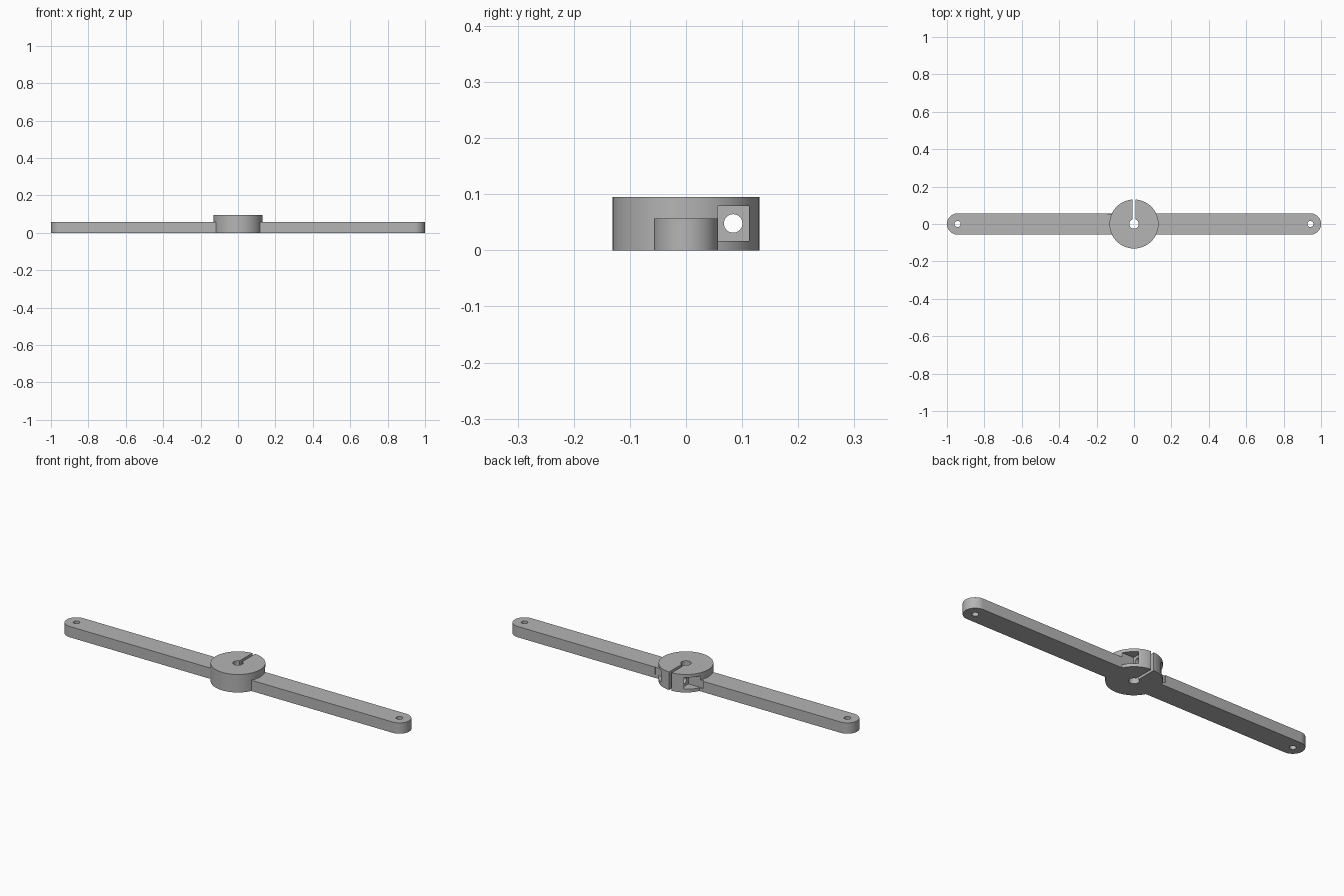
import bpy
import bmesh
import math
from mathutils import Matrix, Vector

if "Cube" in bpy.data.objects:
    bpy.data.objects.remove(bpy.data.objects["Cube"], do_unlink=True)

ARM_R, ARM_H = 0.057, 0.057
HUB_R, HUB_H = 0.131, 0.095
HOLE_X = 1 - ARM_R
BOLT_Y, BOLT_Z = 0.084, 0.048

grey = bpy.data.materials.new("plain grey")
grey.use_nodes = True
colour = (0.46, 0.46, 0.46, 1)
grey.diffuse_color = colour
grey.node_tree.nodes["Principled BSDF"].inputs["Base Color"].default_value = colour


def add_object(name, bm):
    bmesh.ops.recalc_face_normals(bm, faces=bm.faces[:])
    mesh = bpy.data.meshes.new(name)
    bm.to_mesh(mesh)
    bm.free()
    mesh.materials.append(grey)
    obj = bpy.data.objects.new(name, mesh)
    bpy.context.scene.collection.objects.link(obj)
    return obj


def cylinder(name, radius, depth, centre, axis="Z", sides=48):
    bm = bmesh.new()
    turn = Matrix.Rotation(math.pi / 2, 4, "Y") if axis == "X" else Matrix()
    bmesh.ops.create_cone(bm, cap_ends=True, segments=sides, radius1=radius,
                          radius2=radius, depth=depth,
                          matrix=Matrix.Translation(centre) @ turn)
    return add_object(name, bm)


def box(name, low, high):
    low, high = Vector(low), Vector(high)
    bm = bmesh.new()
    bmesh.ops.create_cube(bm, size=1, matrix=Matrix.Translation((low + high) / 2)
                          @ Matrix.Diagonal((*(high - low), 1)))
    return add_object(name, bm)


def round_ended_bar(name, half_length, radius, height, steps=24):
    bm = bmesh.new()
    outline = []
    for side in (1, -1):
        for i in range(steps + 1):
            a = math.pi * (i / steps - 0.5)
            outline.append(bm.verts.new((side * (half_length - radius + radius * math.cos(a)),
                                         side * radius * math.sin(a), 0)))
    base = bm.faces.new(outline)
    top = bmesh.ops.extrude_face_region(bm, geom=[base])["geom"]
    bmesh.ops.translate(bm, vec=(0, 0, height),
                        verts=[v for v in top if isinstance(v, bmesh.types.BMVert)])
    return add_object(name, bm)


def combine(target, tools, operation):
    for tool in tools:
        tool.hide_render = True
        mod = target.modifiers.new(tool.name, "BOOLEAN")
        mod.operation, mod.solver, mod.object = operation, "EXACT", tool


# Two-ended arm with the clamping hub joined on
body = round_ended_bar("clamp_arm", 1, ARM_R, ARM_H)
hub = cylinder("hub", HUB_R, HUB_H, (0, 0, HUB_H / 2), sides=96)
combine(body, [hub], "UNION")

# Shaft bore, clamping slot, end holes, bolt hole and the two bolt pockets
cutters = [
    cylinder("shaft_bore", 0.025, 0.4, (0, 0, 0)),
    box("clamp_slot", (-0.0075, 0, -0.1), (0.0075, 0.2, 0.2)),
    cylinder("bolt_hole", 0.0165, 0.5, (0, BOLT_Y, BOLT_Z), axis="X", sides=32),
    box("bolt_head_pocket", (0.05, 0.0565, 0.017), (0.14, 0.1125, 0.079)),
    box("nut_pocket", (-0.14, 0.051, 0.017), (-0.05, 0.1125, 0.079)),
]
for side, word in ((1, "left"), (-1, "right")):
    cutters.append(cylinder(word + "_end_hole", 0.016, 0.4, (side * HOLE_X, 0, 0), sides=32))
combine(body, cutters, "DIFFERENCE")

# Bake the cuts and remove the helpers
depsgraph = bpy.context.evaluated_depsgraph_get()
baked = bpy.data.meshes.new_from_object(body.evaluated_get(depsgraph))
body.modifiers.clear()
body.data = baked
for helper in [hub] + cutters:
    bpy.data.objects.remove(helper, do_unlink=True)

# Smooth round walls, crisp edges
for obj in bpy.context.selected_objects:
    obj.select_set(False)
body.select_set(True)
bpy.context.view_layer.objects.active = body
bpy.ops.object.shade_smooth_by_angle(angle=math.radians(30))
